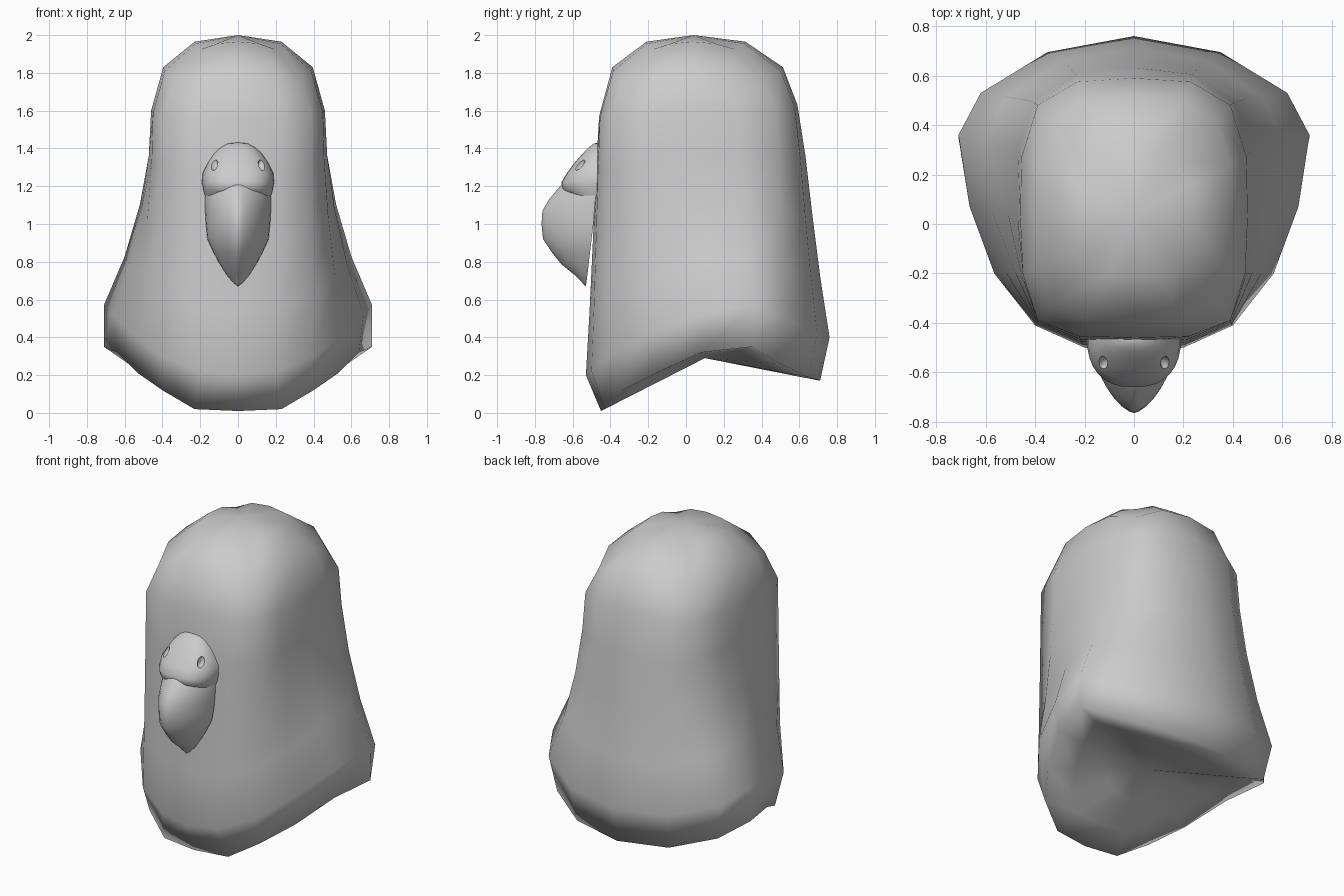
import bpy, bmesh
from math import sin, cos, pi
from mathutils import Vector

if "Cube" in bpy.data.objects:
    bpy.data.objects.remove(bpy.data.objects["Cube"])


def loft(name, rings, start, end):
    """Closed skin through equal-length rings, fanned to a point at both ends."""
    bm = bmesh.new()
    rows = [[bm.verts.new(p) for p in r] for r in rings]
    n = len(rows[0])
    for a, b in zip(rows, rows[1:]):
        for i in range(n):
            bm.faces.new((a[i], a[(i + 1) % n], b[(i + 1) % n], b[i]))
    for row, tip in ((rows[0], start), (rows[-1], end)):
        c = bm.verts.new(tip)
        for i in range(n):
            bm.faces.new((row[i], row[(i + 1) % n], c))
    bmesh.ops.recalc_face_normals(bm, faces=bm.faces)
    me = bpy.data.meshes.new(name)
    bm.to_mesh(me)
    bm.free()
    ob = bpy.data.objects.new(name, me)
    bpy.context.collection.objects.link(ob)
    return ob


def smooth(ob, angle):
    bpy.ops.object.select_all(action='DESELECT')
    bpy.context.view_layer.objects.active = ob
    ob.select_set(True)
    bpy.ops.object.shade_smooth_by_angle(angle=angle)


def mirror(half):
    """Half outline from back centre to front centre -> full ring."""
    return [Vector(p) for p in half] + [Vector((-x, y, z)) for x, y, z in half[-2:0:-1]]


# head and neck: crown ring, widest ring, lower rim
crown = mirror([(0, .59, 1.63), (.23, .575, 1.62), (.39, .48, 1.6), (.455, .27, 1.6), (.46, .03, 1.6),
                (.45, -.2, 1.59), (.39, -.39, 1.57), (.22, -.455, 1.57), (0, -.46, 1.57)])
wide = mirror([(0, .76, .40), (.35, .695, .42), (.62, .53, .49), (.71, .36, .57), (.665, .07, .52),
               (.565, -.2, .42), (.40, -.41, .30), (.2, -.5, .22), (0, -.53, .2)])
rim = mirror([(0, .71, .17), (.33, .65, .19), (.58, .5, .26), (.71, .35, .35), (.64, .08, .32),
              (.53, -.16, .21), (.40, -.34, .12), (.23, -.43, .02), (0, -.45, .01)])
rings = []
mid = Vector((0, .04, 0))
for s, z, drop in ((.5, 1.965, .04), (.86, 1.83, .08)):
    ring = []
    for i, p in enumerate(crown):
        corner = drop if i in (2, 6, 10, 14) else drop * .25 if i % 2 else 0
        q = mid + (p - mid) * s
        ring.append(Vector((q.x, q.y, z - corner)))
    rings.append(ring)
for tz, tx, ty in ((0, 0, 0), (.22, .06, .25), (.48, .25, .47), (.75, .57, .72), (1, 1, 1)):
    rings.append([Vector((a.x + (b.x - a.x) * tx, a.y + (b.y - a.y) * ty, a.z + (b.z - a.z) * tz))
                  for a, b in zip(crown, wide)])
rings.append(rim)
under = Vector((0, .1, .29))
for s in (.72, .36):
    rings.append([under + (p - under) * s for p in rim])
head = loft("head", rings, (0, .04, 2.0), under)
smooth(head, pi)


def section(w, back, front, z, e, n=16):
    """Rounded front (e < 1 boxy, e > 1 pointed) with a flat back."""
    out = []
    for i in range(n + 1):
        a = pi * i / n
        c = cos(a)
        out.append((w * abs(c) ** e * (1 if c > 0 else -1), back + (front - back) * abs(sin(a)) ** e, z))
    return out


# beak: keeled and pointed
beak_levels = [(1.24, .16, -.46, -.63), (1.19, .172, -.47, -.675), (1.13, .174, -.48, -.725),
               (1.07, .174, -.485, -.76), (1.0, .17, -.49, -.765), (.92, .162, -.5, -.757),
               (.85, .13, -.508, -.71), (.79, .098, -.515, -.663), (.73, .06, -.522, -.59),
               (.69, .026, -.527, -.55)]
beak = loft("beak", [section(w, b, f, z, 1.3) for z, w, b, f in beak_levels],
            (0, -.5, 1.26), (0, -.532, .67))
smooth(beak, .75)

# cere: soft swelling above the beak
cere_levels = [(1.425, .06, -.49), (1.405, .095, -.515), (1.37, .13, -.55), (1.32, .163, -.593),
               (1.27, .188, -.63), (1.22, .192, -.66), (1.18, .185, -.655), (1.15, .177, -.62)]
cere = loft("cere", [section(w, -.44, f, z, .8) for z, w, f in cere_levels],
            (0, -.46, 1.433), (0, -.5, 1.14))

# nostrils cut into the cere
for side in (-1, 1):
    bpy.ops.mesh.primitive_uv_sphere_add(segments=20, ring_count=12, radius=1,
                                         location=(side * .14, -.575, 1.325),
                                         rotation=(-.5, side * .35, side * .6))
    cutter = bpy.context.object
    cutter.name = "nostril_cutter"
    cutter.scale = (.024, .05, .042)
    cutter.hide_render = True
    cutter.hide_set(True)
    mod = cere.modifiers.new("nostril", 'BOOLEAN')
    mod.operation = 'DIFFERENCE'
    mod.object = cutter
smooth(cere, .8)
